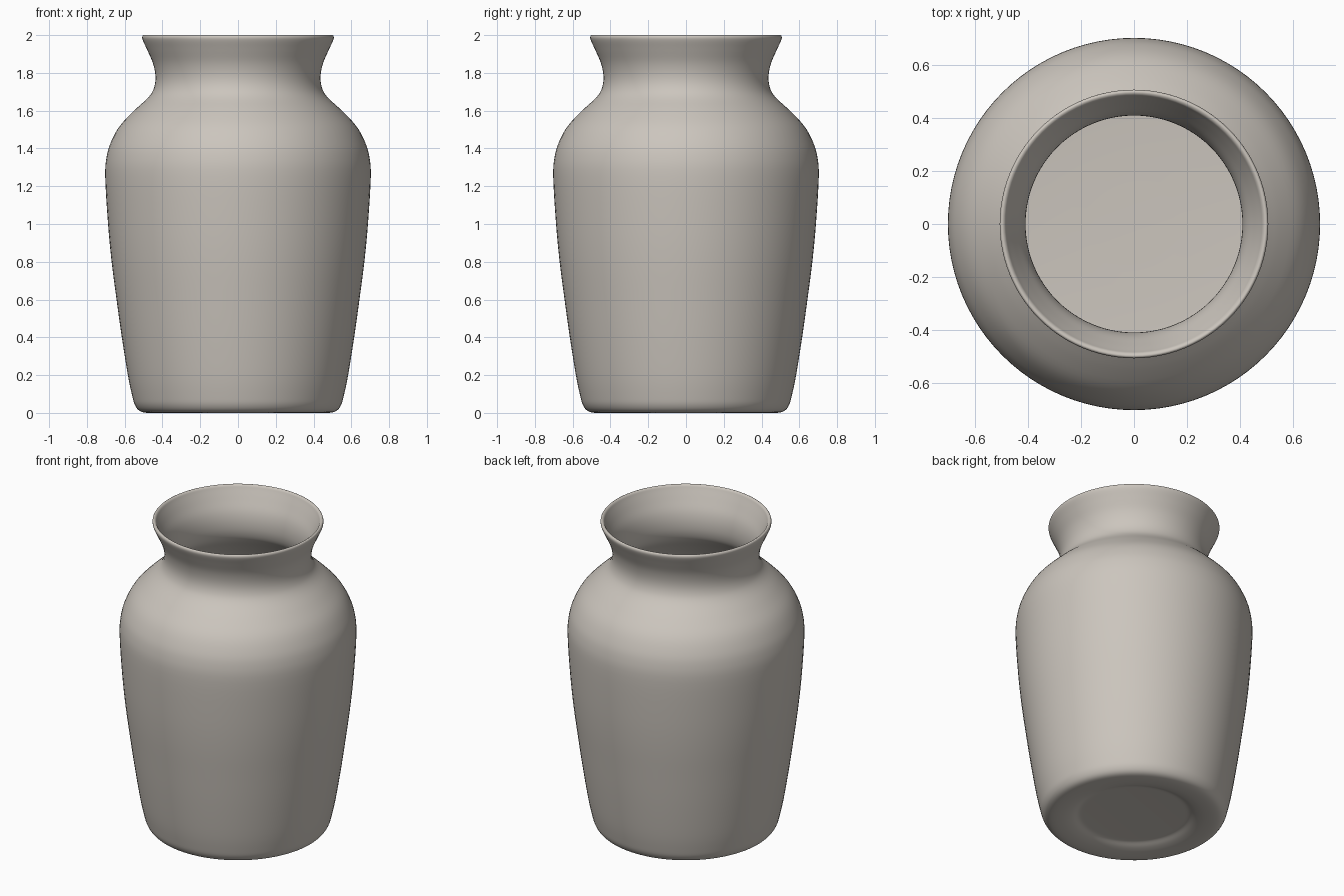
import bpy, bmesh, math
from mathutils import Vector

if "Cube" in bpy.data.objects:
    bpy.data.objects.remove(bpy.data.objects["Cube"])

SEGMENTS = 96
STEPS = 4

# Outer wall (radius, height), from the foot recess up to the rim
outer = [(0.30, 0.03), (0.33, 0.027), (0.37, 0.012), (0.42, 0.002), (0.48, 0.0), (0.52, 0.01),
         (0.545, 0.04), (0.56, 0.09), (0.583, 0.2), (0.615, 0.4), (0.643, 0.6),
         (0.669, 0.8), (0.688, 1.0), (0.703, 1.25), (0.695, 1.36), (0.67, 1.44),
         (0.625, 1.52), (0.55, 1.6), (0.475, 1.67), (0.445, 1.72), (0.437, 1.78),
         (0.45, 1.85), (0.48, 1.92), (0.503, 1.97), (0.507, 1.99)]
# Rounded lip
lip = [(0.500, 2.0), (0.488, 1.995), (0.478, 1.975)]
# Inner wall down to the floor
inner = [(0.452, 1.92), (0.422, 1.85), (0.41, 1.78), (0.416, 1.71), (0.445, 1.65),
         (0.525, 1.575), (0.598, 1.50), (0.643, 1.43), (0.667, 1.35), (0.674, 1.25),
         (0.659, 1.0), (0.613, 0.6), (0.555, 0.2), (0.53, 0.11), (0.48, 0.075),
         (0.35, 0.065), (0.15, 0.06)]


def smooth_curve(points):
    """Catmull-Rom curve through the points."""
    p = [Vector(q) for q in points]
    p = [p[0]] + p + [p[-1]]
    out = []
    for a, b, c, d in zip(p, p[1:], p[2:], p[3:]):
        for i in range(STEPS):
            t = i / STEPS
            out.append(0.5 * (2 * b + (c - a) * t + (2 * a - 5 * b + 4 * c - d) * t ** 2
                              + (3 * b - 3 * c + d - a) * t ** 3))
    return out + [p[-1]]


# Lathe the profile around z
bm = bmesh.new()
rings = []
for r, z in smooth_curve(outer + lip + inner):
    rings.append([bm.verts.new((r * math.cos(2 * math.pi * i / SEGMENTS),
                                r * math.sin(2 * math.pi * i / SEGMENTS), z))
                  for i in range(SEGMENTS)])
for low, high in zip(rings, rings[1:]):
    for i in range(SEGMENTS):
        j = (i + 1) % SEGMENTS
        bm.faces.new((low[i], low[j], high[j], high[i]))

# Underside and interior floor caps
bm.faces.new(list(reversed(rings[0])))
bm.faces.new(rings[-1])
bmesh.ops.recalc_face_normals(bm, faces=bm.faces)
for f in bm.faces:
    f.smooth = True

mesh = bpy.data.meshes.new("vase")
bm.to_mesh(mesh)
bm.free()
vase = bpy.data.objects.new("vase", mesh)
bpy.context.collection.objects.link(vase)

# Plain ceramic colour
clay = bpy.data.materials.new("warm grey ceramic")
clay.diffuse_color = (0.60, 0.56, 0.51, 1.0)
clay.use_nodes = True
clay.node_tree.nodes["Principled BSDF"].inputs["Base Color"].default_value = clay.diffuse_color
mesh.materials.append(clay)
